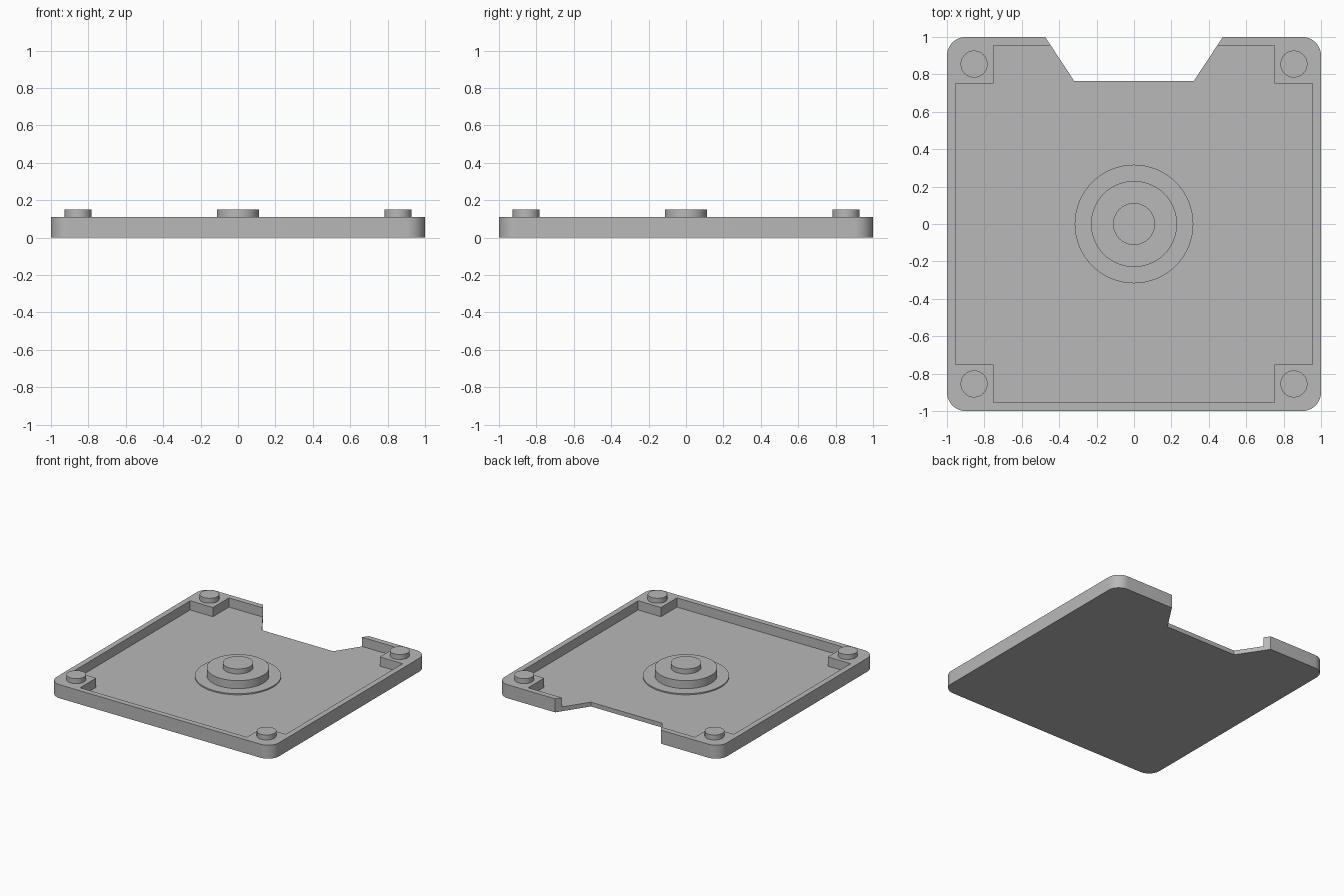
import bpy, bmesh
from math import sin, cos, pi

cube = bpy.data.objects.get("Cube")
if cube:
    bpy.data.objects.remove(cube, do_unlink=True)

# Main dimensions
HALF, CORNER = 1.0, 0.1
FLOOR, RIM, TOP = 0.035, 0.11, 0.15
INNER, POST = 0.955, 0.75
PEG_POS, PEG_R = 0.855, 0.072

grey = bpy.data.materials.new("plain grey")
grey.use_nodes = True
grey.diffuse_color = (0.48, 0.48, 0.48, 1)
grey.node_tree.nodes["Principled BSDF"].inputs["Base Color"].default_value = grey.diffuse_color


def finish(name, bm):
    bmesh.ops.recalc_face_normals(bm, faces=bm.faces[:])
    mesh = bpy.data.meshes.new(name)
    bm.to_mesh(mesh)
    bm.free()
    mesh.materials.append(grey)
    obj = bpy.data.objects.new(name, mesh)
    bpy.context.collection.objects.link(obj)
    return obj


def select_only(obj):
    bpy.ops.object.select_all(action='DESELECT')
    obj.select_set(True)
    bpy.context.view_layer.objects.active = obj


def prism(name, outline, z0, z1):
    """Extrude a flat outline from z0 up to z1."""
    bm = bmesh.new()
    face = bm.faces.new([bm.verts.new((x, y, z0)) for x, y in outline])
    new = bmesh.ops.extrude_face_region(bm, geom=[face])["geom"]
    verts = [v for v in new if isinstance(v, bmesh.types.BMVert)]
    bmesh.ops.translate(bm, verts=verts, vec=(0, 0, z1 - z0))
    return finish(name, bm)


def stepped_disc(name, steps, base, centre=(0, 0), sides=64):
    """Stack of coaxial discs, given as (radius, top height), widest first."""
    bm = bmesh.new()
    z = base
    rings = []
    for radius, top in steps:
        for height in (z, top):
            rings.append([bm.verts.new((centre[0] + radius * cos(2 * pi * i / sides),
                                        centre[1] + radius * sin(2 * pi * i / sides),
                                        height)) for i in range(sides)])
        z = top
    for a, b in zip(rings, rings[1:]):
        for i in range(sides):
            j = (i + 1) % sides
            bm.faces.new((a[i], a[j], b[j], b[i]))
    bm.faces.new(rings[-1])
    bm.faces.new(rings[0][::-1])
    obj = finish(name, bm)
    select_only(obj)
    bpy.ops.object.shade_smooth_by_angle()
    return obj


# Tray outline: rounded square with a tapered notch in the back edge
outline = []
for k, (sx, sy) in enumerate(((-1, 1), (-1, -1), (1, -1), (1, 1))):
    for i in range(13):
        a = pi / 2 * (k + 1 + i / 12)
        outline.append((sx * (HALF - CORNER) + CORNER * cos(a),
                        sy * (HALF - CORNER) + CORNER * sin(a)))
outline += [(0.475, HALF), (0.32, 0.765), (-0.32, 0.765), (-0.475, HALF)]
tray = prism("tray", outline, 0, RIM)

# Cavity: plus shape that leaves a rim and four square corner posts
cavity = []
for sx, sy in ((1, 1), (-1, 1), (-1, -1), (1, -1)):
    corner = [(sx * INNER, sy * POST), (sx * POST, sy * POST), (sx * POST, sy * INNER)]
    cavity += corner if sx * sy > 0 else corner[::-1]
cutter = prism("cavity_cutter", cavity, FLOOR, RIM + 0.1)
cutter.hide_render = True

cut = tray.modifiers.new("cavity", 'BOOLEAN')
cut.operation = 'DIFFERENCE'
cut.solver = 'EXACT'
cut.object = cutter
select_only(tray)
bpy.ops.object.modifier_apply(modifier=cut.name)
bpy.data.objects.remove(cutter, do_unlink=True)
select_only(tray)
bpy.ops.object.shade_smooth_by_angle()

# Central hub: thin flange, drum and locating boss
stepped_disc("centre_hub", [(0.317, FLOOR + 0.01), (0.23, RIM), (0.112, TOP)], FLOOR - 0.01)

# Locating pegs on the corner posts
for ny, sy in (("front", -1), ("back", 1)):
    for nx, sx in (("left", 1), ("right", -1)):
        stepped_disc(f"{ny}_{nx}_peg", [(PEG_R, TOP)], RIM - 0.01,
                     (sx * PEG_POS, sy * PEG_POS), 48)
